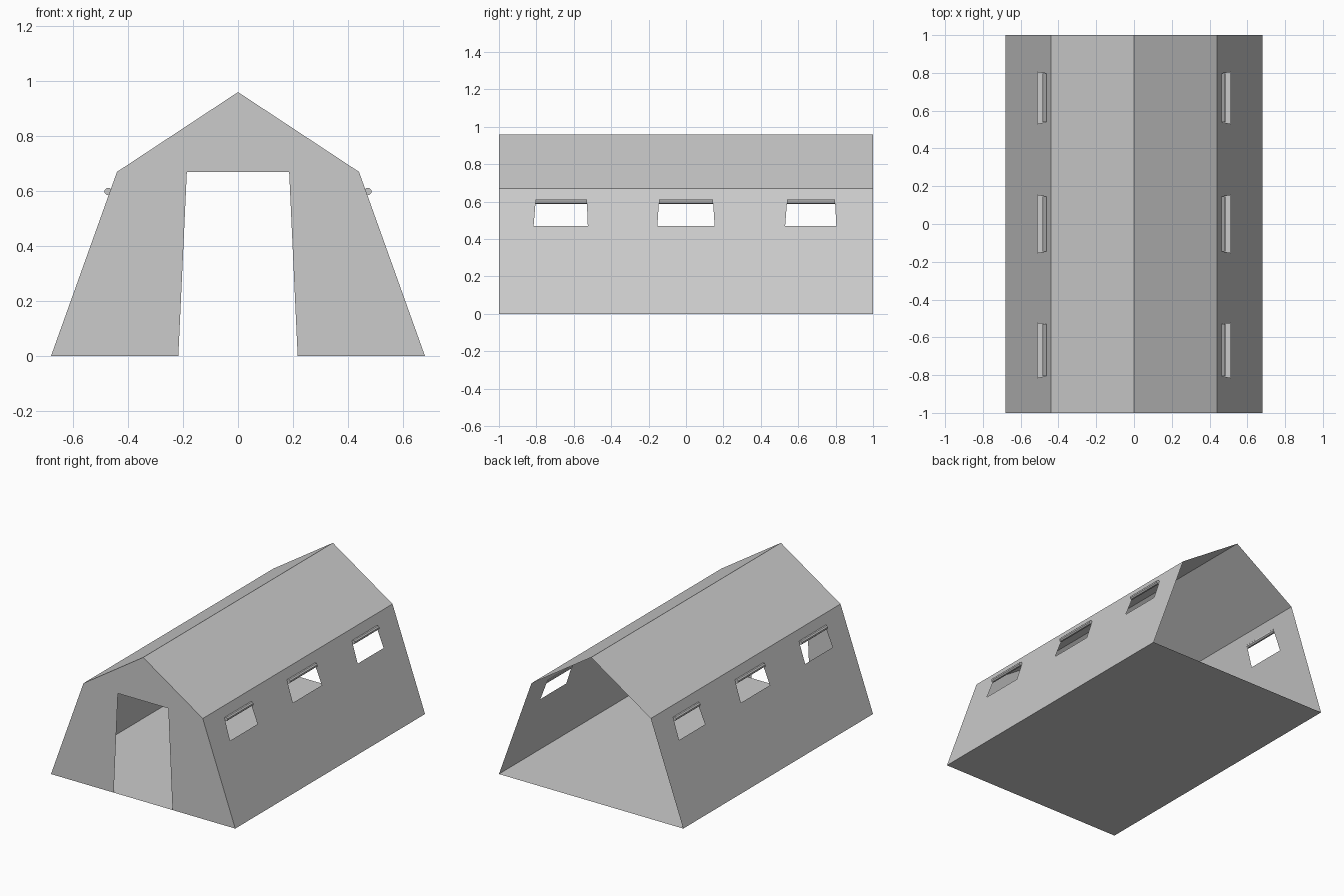
import bpy, math
from mathutils import Vector

if "Cube" in bpy.data.objects:
    bpy.data.objects.remove(bpy.data.objects["Cube"])

FOOT, EAVE, RIDGE = (0.68, 0.0), (0.44, 0.67), (0.0, 0.96)   # half profile (x, z)
SILL, HEAD = 0.47, 0.60                                      # window heights
# windows: y range at the sill, y range at the head
WINDOWS = [((-0.815, -0.525), (-0.804, -0.53)),
           ((-0.153, 0.153), (-0.145, 0.145)),
           ((0.53, 0.804), (0.54, 0.797))]


def wall_x(z):
    return FOOT[0] + (EAVE[0] - FOOT[0]) * z / EAVE[1]


def sheet(name, polygons, mirror=True):
    """Flat fabric sheet from polygons, optionally mirrored across x = 0."""
    verts, index, faces = [], {}, []
    for poly in polygons:
        face = []
        for p in poly:
            if p not in index:
                index[p] = len(verts)
                verts.append(p)
            face.append(index[p])
        faces.append(face)
    mesh = bpy.data.meshes.new(name)
    mesh.from_pydata(verts, [], faces)
    obj = bpy.data.objects.new(name, mesh)
    bpy.context.collection.objects.link(obj)
    if mirror:
        obj.modifiers.new("Mirror", 'MIRROR')
    return obj


# side walls: strip below the windows, piers between them, strip above
def on_wall(y, z):
    return (wall_x(z), y, z)


low = [-1] + [y for w in WINDOWS for y in w[0]] + [1]
high = [-1] + [y for w in WINDOWS for y in w[1]] + [1]
sill_line = [on_wall(y, SILL) for y in low]
head_line = [on_wall(y, HEAD) for y in high]
polys = [[on_wall(-1, 0), on_wall(1, 0)] + sill_line[::-1],
         head_line + [on_wall(1, EAVE[1]), on_wall(-1, EAVE[1])]]
for i in range(0, len(low), 2):
    polys.append([sill_line[i], sill_line[i + 1], head_line[i + 1], head_line[i]])
sheet("side_wall", polys)

# roof slopes
sheet("roof", [[(EAVE[0], -1, EAVE[1]), (EAVE[0], 1, EAVE[1]),
                (0, 1, RIDGE[1]), (0, -1, RIDGE[1])]])

# front wall with a tapered doorway; the back stays open
door_foot, door_head = (0.217, -1, 0), (0.186, -1, EAVE[1])
eave = (EAVE[0], -1, EAVE[1])
sheet("front_wall", [[door_foot, (FOOT[0], -1, 0), eave, door_head],
                     [(0, -1, EAVE[1]), door_head, eave, (0, -1, RIDGE[1])]])

# floor
sheet("floor", [[(-FOOT[0], -1, 0), (-FOOT[0], 1, 0),
                 (FOOT[0], 1, 0), (FOOT[0], -1, 0)]], mirror=False)

# rolled-up window flaps
for side in (-1, 1):
    for _, (a, b) in WINDOWS:
        bpy.ops.mesh.primitive_cylinder_add(
            vertices=8, radius=0.0135, depth=b - a,
            location=(side * 0.472, (a + b) / 2, 0.599),
            rotation=(math.pi / 2, math.pi / 8, 0))
        bpy.context.object.name = "window_flap_roll"
